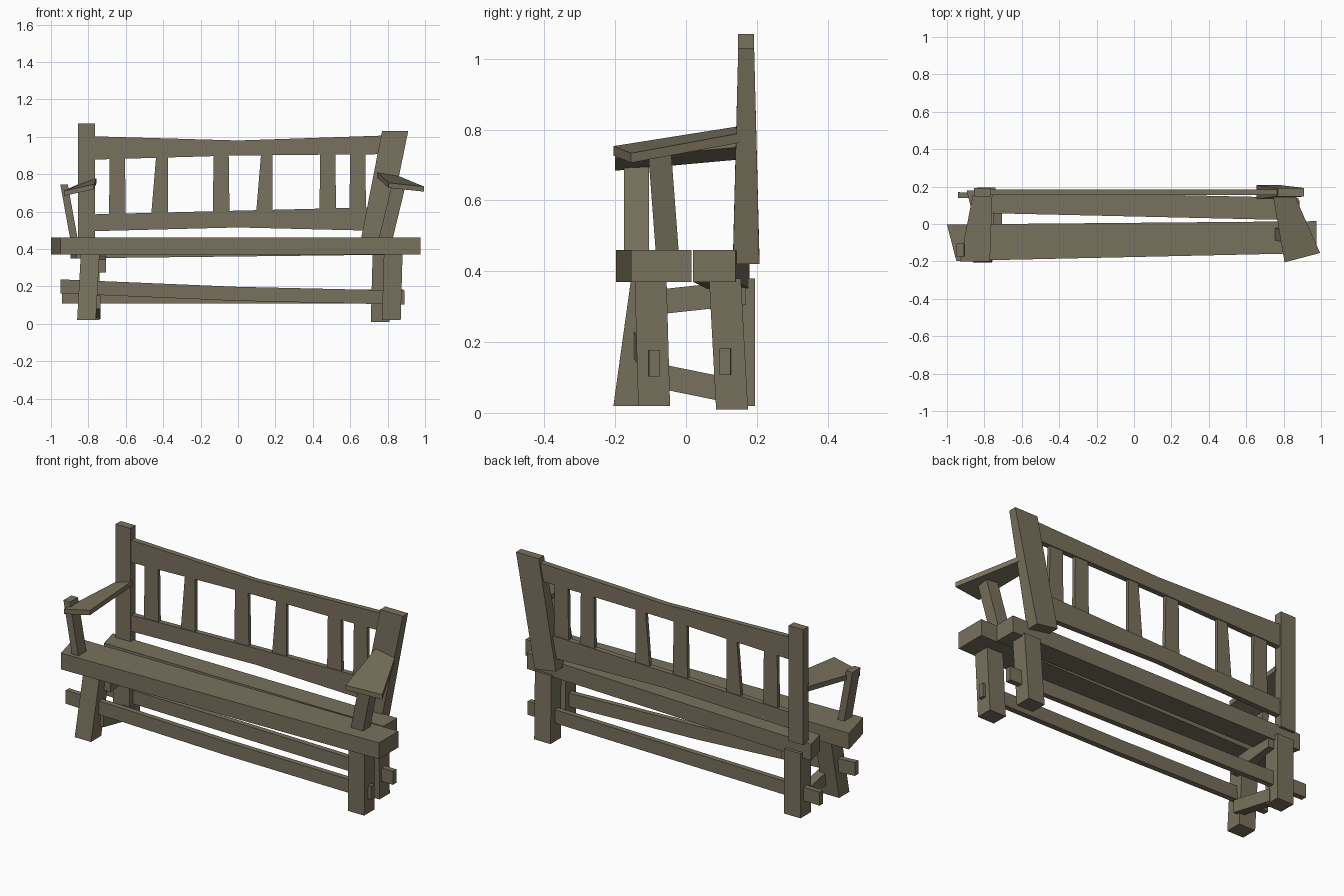
import bpy
import bmesh
from mathutils import Vector

cube = bpy.data.objects.get("Cube")
if cube:
    bpy.data.objects.remove(cube, do_unlink=True)

wood = bpy.data.materials.new("weathered_wood")
wood.use_nodes = True
wood.diffuse_color = (.19, .165, .11, 1)
wood.node_tree.nodes["Principled BSDF"].inputs["Base Color"].default_value = wood.diffuse_color


def corner_ring(bm, centre, axis, size, slant, tilt):
    """Add one rectangular cross-section, square to the given axis."""
    across, over = [i for i in range(3) if i != axis]
    ring = []
    for side, level in ((-.5, -.5), (.5, -.5), (.5, .5), (-.5, .5)):
        corner = Vector(centre)
        corner[across] += side * size[0]
        corner[over] += level * size[1] + side * tilt
        corner[axis] += side * slant
        ring.append(bm.verts.new(corner))
    return ring


def beam(name, path, sizes, slant=0, tilt=0):
    """Loft a board along a path of centres; the last size repeats.
    Slant cuts the first end askew, tilt rolls the board sideways."""
    run = Vector(path[-1]) - Vector(path[0])
    axis = max(range(3), key=lambda i: abs(run[i]))
    bm = bmesh.new()
    rings = []
    for index, centre in enumerate(path):
        size = sizes[min(index, len(sizes) - 1)]
        rings.append(corner_ring(bm, centre, axis, size, slant, tilt))
        slant = 0
    bm.faces.new(rings[0])
    bm.faces.new(rings[-1])
    for low, high in zip(rings, rings[1:]):
        for i in range(4):
            bm.faces.new((low[i], low[i - 1], high[i - 1], high[i]))
    bmesh.ops.recalc_face_normals(bm, faces=bm.faces)
    mesh = bpy.data.meshes.new(name)
    bm.to_mesh(mesh)
    bm.free()
    mesh.materials.append(wood)
    bpy.context.collection.objects.link(bpy.data.objects.new(name, mesh))


# Shared timber sections and levels
LEG = (.1, .09)
STRETCHER = (.03, .075)
SIDE_STRETCHER = (.05, .07)
RAIL_THICKNESS = .03
ARM_THICKNESS = .027
BACK_Y = .17
SEAT_Z = .415
LEG_TOP = .38
UNDER_POST = .43
UNDER_ARM = .745

# Seat planks, uneven in width
beam("front_seat_plank",
     path=[(-.975, -.1, SEAT_Z), (.975, -.07, SEAT_Z)],
     sizes=[(.195, .09), (.17, .09)], slant=-.05)
beam("back_seat_plank",
     path=[(-.88, .12, .395), (.88, .08, SEAT_Z)],
     sizes=[(.12, .09)], slant=-.03)

# Splayed legs: foot centre and top centre
legs = {
    "front_right_leg": [(-.81, -.16, .02), (-.79, -.11, LEG_TOP)],
    "front_left_leg": [(.82, -.09, .02), (.83, -.1, LEG_TOP)],
    "back_right_leg": [(-.79, .15, .02), (-.79, .15, LEG_TOP)],
    "back_left_leg": [(.76, .13, .01), (.77, .11, LEG_TOP)],
}
for leg_name, leg_path in legs.items():
    beam(leg_name, leg_path, [LEG])

# Back posts: one upright, one leaning outward
beam("right_back_post",
     path=[(-.81, BACK_Y, UNDER_POST), (-.81, BACK_Y, 1.07)],
     sizes=[(.09, .045)])
beam("left_back_post",
     path=[(.72, BACK_Y, UNDER_POST), (.84, BACK_Y, 1.03)],
     sizes=[(.13, .075), (.14, .045)], slant=-.02)

# Back rails, gently bent in the middle
beam("top_rail",
     path=[(-.78, BACK_Y, .94), (0, BACK_Y, .94), (.8, BACK_Y, .957)],
     sizes=[(RAIL_THICKNESS, height) for height in (.125, .08, .1)])
beam("lower_rail",
     path=[(-.78, BACK_Y, .54), (0, BACK_Y, .56), (.72, BACK_Y, .56)],
     sizes=[(RAIL_THICKNESS, height) for height in (.09, .09, .125)])

# Back slats: every second one narrows strongly and leans a little
for index, slat_x in enumerate((-.645, -.42, -.09, .14, .48, .64)):
    narrow = index in (1, 3)
    lean = .015 if narrow else 0
    top_width = .06 if narrow else .08
    beam(f"back_slat_{index + 1}",
         path=[(slat_x, BACK_Y, .57), (slat_x + lean, BACK_Y, .93)],
         sizes=[(.09, .02), (top_width, .02)])

# Long stretchers, poking out past the legs
beam("front_stretcher",
     path=[(-.95, -.14, .2), (0, -.11, .16), (.89, -.09, .14)],
     sizes=[STRETCHER])
beam("back_stretcher",
     path=[(-.94, .155, .145), (.885, .11, .145)],
     sizes=[STRETCHER])

# Side stretchers between the right legs
beam("upper_side_stretcher",
     path=[(-.73, -.11, .31), (-.73, BACK_Y, .34)],
     sizes=[SIDE_STRETCHER])
beam("lower_side_stretcher",
     path=[(-.76, -.13, .115), (-.76, .14, .06)],
     sizes=[SIDE_STRETCHER])

# Armrests, wider at the front, with the inner edge raised
beam("right_armrest",
     path=[(-.85, -.2, .715), (-.81, .155, .747)],
     sizes=[(.16, ARM_THICKNESS), (.105, ARM_THICKNESS)], tilt=.035)
beam("left_armrest",
     path=[(.9, -.18, .73), (.8, .155, .787)],
     sizes=[(.19, ARM_THICKNESS), (.115, ARM_THICKNESS)], slant=.05, tilt=-.02)

# Armrest supports, leaning outward from the seat
beam("right_arm_support",
     path=[(-.87, -.14, SEAT_Z), (-.93, -.14, UNDER_ARM)],
     sizes=[(.04, .07)])
beam("left_arm_support",
     path=[(.78, -.05, SEAT_Z), (.86, -.075, UNDER_ARM)],
     sizes=[(.075, .065)])
